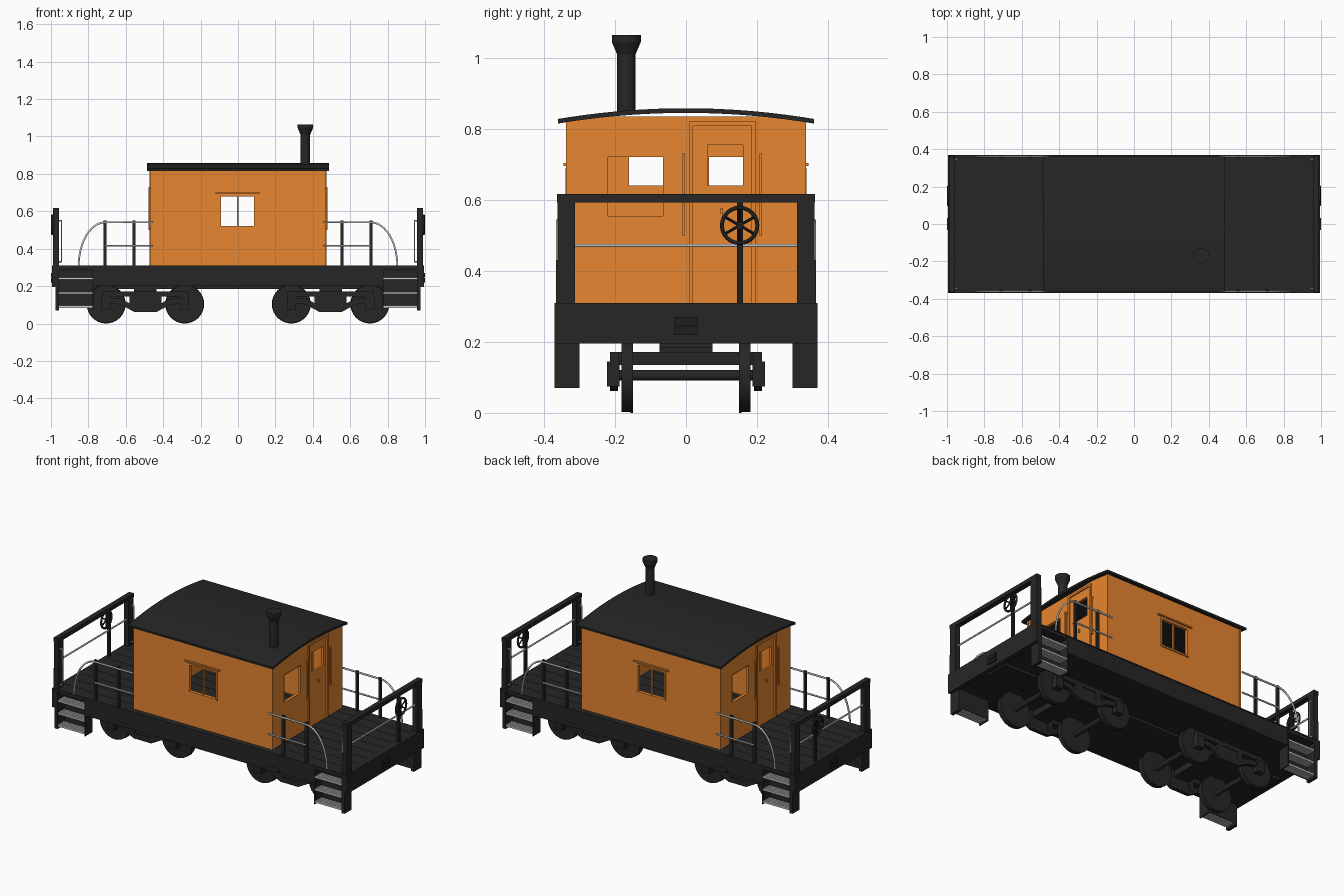
import bpy, bmesh, math
from mathutils import Matrix, Vector

if "Cube" in bpy.data.objects:
    bpy.data.objects.remove(bpy.data.objects["Cube"])


def material(name, color):
    m = bpy.data.materials.new(name)
    m.use_nodes = True
    m.diffuse_color = (*color, 1)
    bsdf = next(n for n in m.node_tree.nodes if n.type == "BSDF_PRINCIPLED")
    bsdf.inputs["Base Color"].default_value = (*color, 1)
    return m


ORANGE = material("orange paint", (0.8, 0.24, 0.03))
DARK = material("charcoal paint", (0.0195, 0.0195, 0.0195))
BLACK = material("black iron", (0.013, 0.013, 0.013))
SILVER = material("silver metal", (0.62, 0.62, 0.62))
CORNERS = [(sx, sy) for sx in (1, -1) for sy in (1, -1)]
ENDS = ((1, 1), (-1, 1))
ROTATED = ((1, 1), (-1, -1))


def finish(name, bm, mat, smooth=False):
    bmesh.ops.recalc_face_normals(bm, faces=bm.faces)
    mesh = bpy.data.meshes.new(name)
    bm.to_mesh(mesh)
    bm.free()
    mesh.materials.append(mat)
    ob = bpy.data.objects.new(name, mesh)
    bpy.context.collection.objects.link(ob)
    if smooth:
        bpy.ops.object.select_all(action="DESELECT")
        ob.select_set(True)
        bpy.context.view_layer.objects.active = ob
        bpy.ops.object.shade_smooth_by_angle(angle=math.radians(35))
    return ob


def boxes(name, mat, *specs, signs=((1, 1),)):
    """Boxes given as (x0, x1, y0, y1, z0, z1), repeated for each pair of x and y signs."""
    bm = bmesh.new()
    for sx, sy in signs:
        for x0, x1, y0, y1, z0, z1 in specs:
            mid = Vector((sx * (x0 + x1) / 2, sy * (y0 + y1) / 2, (z0 + z1) / 2))
            size = (x1 - x0, y1 - y0, z1 - z0, 1)
            bmesh.ops.create_cube(bm, size=1, matrix=Matrix.Translation(mid) @ Matrix.Diagonal(size))
    return finish(name, bm, mat)


def rods(name, mat, *specs, sides=16):
    """Cones or cylinders given as (start, end, start radius, end radius)."""
    bm = bmesh.new()
    for a, b, r0, r1 in specs:
        a, b = Vector(a), Vector(b)
        turn = (b - a).to_track_quat("Z", "Y").to_matrix().to_4x4()
        bmesh.ops.create_cone(bm, cap_ends=True, segments=sides, radius1=r0, radius2=r1,
                              depth=(b - a).length, matrix=Matrix.Translation((a + b) / 2) @ turn)
    return finish(name, bm, mat, True)


def prism(name, mat, outline, axis, lo, hi):
    """Solid between two copies of an outline: y, z along the x axis or x, z along the y axis."""
    bm = bmesh.new()
    near, far = ([bm.verts.new((d, u, v) if axis == "x" else (u, d, v)) for u, v in outline]
                 for d in (lo, hi))
    bm.faces.new(near)
    bm.faces.new(far)
    for i in range(len(outline)):
        bm.faces.new((near[i - 1], near[i], far[i], far[i - 1]))
    return finish(name, bm, mat)


def pipe(name, mat, points, radius, closed=False):
    cu = bpy.data.curves.new(name, "CURVE")
    cu.dimensions = "3D"
    cu.bevel_depth, cu.bevel_resolution, cu.use_fill_caps = radius, 1, True
    sp = cu.splines.new("POLY")
    sp.points.add(len(points) - 1)
    for p, co in zip(sp.points, points):
        p.co = (*co, 1)
    sp.use_cyclic_u = closed
    cu.materials.append(mat)
    ob = bpy.data.objects.new(name, cu)
    bpy.context.collection.objects.link(ob)


# Underframe, cut back at the ends to make room for the steps
boxes("underframe", DARK, (-0.77, 0.77, -0.367, 0.367, 0.2, 0.305), (-0.98, 0.98, -0.3, 0.3, 0.2, 0.305),
      (-0.98, 0.98, -0.367, 0.367, 0.285, 0.305))
boxes("center_sill", DARK, (-0.965, 0.965, -0.075, 0.075, 0.184, 0.2))
boxes("end_sill", DARK, (0.965, 0.994, -0.37, 0.37, 0.195, 0.31), signs=ENDS)
boxes("coupler_pocket", BLACK, (0.994, 1.0, -0.033, 0.033, 0.22, 0.243),
      (0.994, 1.0, -0.033, 0.033, 0.246, 0.27), signs=ENDS)
boxes("jacking_pad", DARK, (0.45, 0.54, 0.367, 0.37, 0.2, 0.225), signs=CORNERS)
plank = 0.74 / 9
boxes("deck_planks", DARK, *[(-0.965, 0.965, -0.369 + i * plank, -0.371 + (i + 1) * plank, 0.303, 0.31)
                             for i in range(9)])

# Corner steps with open slatted treads
boxes("step_sides", DARK, (0.77, 0.777, 0.3, 0.37, 0.075, 0.3), (0.957, 0.976, 0.3, 0.37, 0.07, 0.3),
      (0.77, 0.968, 0.3, 0.305, 0.085, 0.3), signs=CORNERS)
boxes("step_treads", SILVER, *[(0.777, 0.957, 0.309 + 0.0155 * i, 0.32 + 0.0155 * i, z, z + 0.011)
                               for z in (0.084, 0.158, 0.234) for i in range(4)], signs=CORNERS)

# Arched roof
arc = [(y, 0.858 - 0.03 * (y / 0.36) ** 2) for y in [-0.36 + 0.04 * i for i in range(19)]]
prism("roof", DARK, arc + [(y, z - 0.013) for y, z in reversed(arc)], "x", -0.487, 0.487)

# Cabin shell: open box with windows cut through, its top corners tucked under the roof
cabin = prism("cabin_walls", ORANGE, [(-0.335, 0.305), (0.335, 0.305), (0.335, 0.822), (0.23, 0.835),
                                      (-0.23, 0.835), (-0.335, 0.822)], "x", -0.465, 0.465)
cutters = [boxes("cut_inside", ORANGE, (-0.45, 0.45, -0.32, 0.32, 0.2, 1)),
           boxes("cut_side_windows", ORANGE, (-0.09, 0.085, -0.5, 0.5, 0.52, 0.68)),
           boxes("cut_end_windows", ORANGE, (0.4, 0.6, -0.22, -0.065, 0.555, 0.72),
                 (0.4, 0.6, 0.06, 0.16, 0.64, 0.755), signs=ROTATED)]
bpy.context.view_layer.objects.active = cabin
for c in cutters:
    mod = cabin.modifiers.new("cut", "BOOLEAN")
    mod.operation, mod.object, mod.solver = "DIFFERENCE", c, "EXACT"
    bpy.ops.object.modifier_apply(modifier=mod.name)
    bpy.data.objects.remove(c)


def frame(x0, x1, a0, a1, z0, z1, w):
    """Four strips around an opening in an end wall."""
    return [(x0, x1, a0 - w, a0, z0 - w, z1 + w), (x0, x1, a1, a1 + w, z0 - w, z1 + w),
            (x0, x1, a0, a1, z1, z1 + w), (x0, x1, a0, a1, z0 - w, z0)]


# Cabin trim
boxes("side_window_trim", ORANGE, (-0.12, 0.115, 0.335, 0.345, 0.696, 0.704),
      (-0.1, -0.09, 0.335, 0.339, 0.51, 0.69), (0.085, 0.095, 0.335, 0.339, 0.51, 0.69),
      (-0.1, 0.095, 0.335, 0.341, 0.51, 0.52), (-0.1, 0.095, 0.335, 0.339, 0.68, 0.69),
      (-0.006, 0.002, 0.322, 0.333, 0.52, 0.68), signs=((1, 1), (1, -1)))
boxes("end_window_trim", ORANGE, *frame(0.465, 0.468, -0.22, -0.065, 0.555, 0.72, 0.003), signs=ROTATED)
boxes("door_trim", ORANGE, (0.465, 0.472, 0.008, 0.02, 0.31, 0.82), (0.465, 0.472, 0.185, 0.197, 0.31, 0.82),
      (0.465, 0.472, 0.02, 0.185, 0.808, 0.82), (0.465, 0.468, 0.042, 0.06, 0.64, 0.755), signs=ROTATED)
boxes("corner_trim", ORANGE, (0.455, 0.468, 0.325, 0.338, 0.31, 0.82), signs=CORNERS)
boxes("door_latch", ORANGE, (0.465, 0.476, 0.097, 0.104, 0.56, 0.577), signs=ROTATED)
boxes("door_grab_iron", ORANGE, *[spec for y in (-0.007, 0.21) for spec in (
      (0.472, 0.479, y - 0.004, y + 0.004, 0.5, 0.73), (0.465, 0.472, y - 0.004, y + 0.004, 0.5, 0.508),
      (0.465, 0.472, y - 0.004, y + 0.004, 0.722, 0.73))], signs=ROTATED)

# Chimney
rods("chimney", DARK, ((0.36, -0.168, 0.84), (0.36, -0.168, 1.01), 0.026, 0.026),
     ((0.36, -0.168, 1.01), (0.36, -0.168, 1.045), 0.026, 0.041),
     ((0.36, -0.168, 1.045), (0.36, -0.168, 1.065), 0.041, 0.041), sides=24)

# End railings and hand brakes
boxes("end_posts", DARK, (0.957, 0.988, 0.313, 0.362, 0.31, 0.615), (0.957, 0.988, 0.36, 0.366, 0.31, 0.43),
      signs=CORNERS)
boxes("end_top_rail", DARK, (0.957, 0.988, -0.364, 0.364, 0.593, 0.617), signs=ENDS)
boxes("brake_post", BLACK, (0.968, 0.984, 0.143, 0.16, 0.31, 0.595), signs=ENDS)
for s in (1, -1):
    pipe("end_middle_rail", SILVER, [(0.972 * s, -0.32, 0.472), (0.972 * s, 0.32, 0.472)], 0.005)
    hub = Vector((0.993 * s, 0.151, 0.528))
    turn = [Vector((0, math.cos(a), math.sin(a))) for a in (math.tau * i / 24 for i in range(24))]
    pipe("brake_wheel", BLACK, [hub + d * 0.05 for d in turn], 0.0065, True)
    rods("brake_spokes", BLACK, (hub - Vector((0.02 * s, 0, 0)), hub + Vector((0.004 * s, 0, 0)), 0.011, 0.011),
         *[(hub, hub + d * 0.05, 0.004, 0.004) for d in turn[2::4]], sides=8)

# Side railings and corner grab irons
for sx, sy in CORNERS:
    y = 0.361 * sy
    curve = [(0.71 + 0.142 * math.cos(a), 0.305 + 0.236 * math.sin(a))
             for a in (math.pi / 2 * i / 12 for i in range(13))]
    pipe("side_hand_rail", SILVER, [(x * sx, y, z) for x, z in curve + [(0.455, 0.541)]], 0.0055)
    pipe("side_middle_rail", SILVER, [(0.71 * sx, y, 0.415), (0.455 * sx, y, 0.415)], 0.005)
    pipe("corner_grab_iron", SILVER, [(x * sx, 0.345 * sy, z) for x, z in
         ((0.96, 0.33), (0.944, 0.33), (0.944, 0.55), (0.96, 0.55))], 0.005)
boxes("side_rail_posts", DARK, *[(x - 0.008, x + 0.008, 0.348, 0.362, 0.31, 0.552) for x in (0.555, 0.71)],
      signs=CORNERS)

# Trucks: wheels, axles, cast side frames and bolsters
for s in (1, -1):
    c = 0.495 * s
    for x in (c - 0.21, c + 0.21):
        rods("axle", DARK, ((x, -0.2, 0.106), (x, 0.2, 0.106), 0.015, 0.015))
        for t in (1, -1):
            rods("wheel", DARK, ((x, 0.157 * t, 0.104), (x, 0.181 * t, 0.104), 0.102, 0.101),
                 ((x, 0.149 * t, 0.104), (x, 0.157 * t, 0.104), 0.104, 0.104), sides=32)
            boxes("journal_box", DARK, (x - 0.024, x + 0.024, 0.187, 0.222, 0.075, 0.145), signs=((1, t),))
    for t in (1, -1):
        lower = [(-0.23, 0.14), (-0.13, 0.132), (-0.06, 0.095), (0.06, 0.095), (0.13, 0.132), (0.23, 0.14),
                 (0.23, 0.115), (0.13, 0.1), (0.06, 0.062), (-0.06, 0.062), (-0.13, 0.1), (-0.23, 0.115)]
        prism("lower_side_frame", DARK, [(c + x, z) for x, z in lower], "y", 0.192 * t, 0.214 * t)
        boxes("upper_side_frame", DARK, (c - 0.23, c + 0.23, 0.19, 0.214, 0.145, 0.172),
              (c - 0.085, c - 0.05, 0.19, 0.214, 0.09, 0.16), (c + 0.05, c + 0.085, 0.19, 0.214, 0.09, 0.16),
              (c - 0.05, c + 0.05, 0.195, 0.21, 0.09, 0.15), signs=((1, t),))
    boxes("bolster", DARK, (c - 0.05, c + 0.05, -0.2, 0.2, 0.135, 0.172),
          (c - 0.06, c + 0.06, -0.075, 0.075, 0.17, 0.2))
